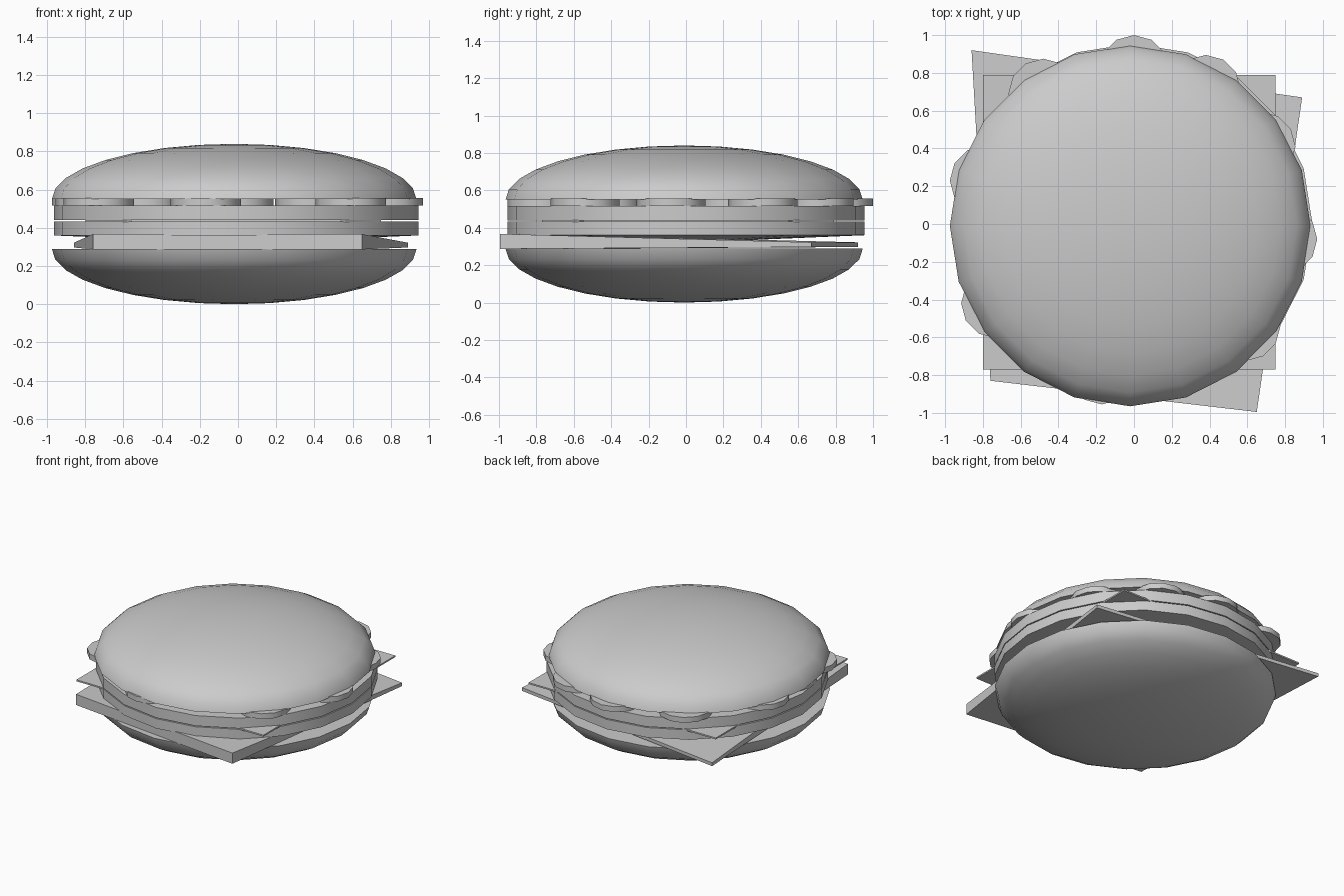
import bpy, bmesh
from math import sin, cos, pi, radians

if "Cube" in bpy.data.objects:
    bpy.data.objects.remove(bpy.data.objects["Cube"])


def make(name, verts, faces, smooth=True):
    me = bpy.data.meshes.new(name)
    me.from_pydata(verts, [], faces)
    bm = bmesh.new()
    bm.from_mesh(me)
    bmesh.ops.recalc_face_normals(bm, faces=bm.faces)
    bm.to_mesh(me)
    bm.free()
    ob = bpy.data.objects.new(name, me)
    bpy.context.collection.objects.link(ob)
    if smooth:
        bpy.ops.object.select_all(action='DESELECT')
        ob.select_set(True)
        bpy.context.view_layer.objects.active = ob
        bpy.ops.object.shade_smooth_by_angle(angle=radians(35))
    return ob


def lathe(name, profile, n, cx, cy, smooth=True):
    """Spin a profile of (radius, z); its two end points lie on the axis."""
    verts = [(cx, cy, profile[0][1])]
    rings = profile[1:-1]
    for r, z in rings:
        verts += [(cx + r * sin(2 * pi * i / n), cy + r * cos(2 * pi * i / n), z) for i in range(n)]
    last = len(verts)
    verts.append((cx, cy, profile[-1][1]))
    faces = []
    for i in range(n):
        j = (i + 1) % n
        faces.append((0, 1 + i, 1 + j))
        for k in range(len(rings) - 1):
            a, b = 1 + k * n, 1 + (k + 1) * n
            faces.append((a + i, b + i, b + j, a + j))
        faces.append((last - n + i, last, last - n + j))
    return make(name, verts, faces, smooth)


def slab(name, corners):
    """Four-sided sheet; each corner is (x, y, bottom z, top z)."""
    verts = [(x, y, b) for x, y, b, t in corners] + [(x, y, t) for x, y, b, t in corners]
    faces = [(0, 1, 2, 3), (4, 5, 6, 7)]
    faces += [(i, (i + 1) % 4, (i + 1) % 4 + 4, i + 4) for i in range(4)]
    return make(name, verts, faces, False)


SIDES = 20
BUN_R = 0.955


# Half-ellipsoid buns
def bun(name, base, height):
    steps = 8
    prof = [(0, base)]
    prof += [(BUN_R * cos(pi / 2 * k / steps), base + height * sin(pi / 2 * k / steps)) for k in range(steps)]
    prof.append((0, base + height))
    return lathe(name, prof, SIDES, -0.02, -0.01)


bun("bottom_bun", 0.288, -0.288)
bun("top_bun", 0.55, 0.29)

# Patties, the lower one with a slightly bulging underside
lathe("lower_patty", [(0, 0.32), (BUN_R, 0.36), (BUN_R, 0.433), (0, 0.433)], SIDES, -0.01, 0)
lathe("upper_patty", [(0, 0.44), (BUN_R, 0.44), (BUN_R, 0.517), (0, 0.517)], SIDES, -0.01, 0)

# Cheese: a wedge-shaped slice on the bun and a thin one between the patties
slab("lower_cheese", [(-0.76, -0.83, 0.287, 0.367), (0.65, -0.995, 0.287, 0.367),
                      (0.89, 0.67, 0.297, 0.322), (-0.86, 0.92, 0.297, 0.322)])
slab("upper_cheese", [(x, y, 0.431, 0.442) for x, y in
                      ((-0.80, -0.77), (0.75, -0.77), (0.75, 0.79), (-0.80, 0.79))])

# Pickle slices around the rim
pickles = [(0.0, 0.815), (0.38, 0.71), (0.67, 0.41), (0.785, -0.08), (0.59, -0.54),
           (-0.17, -0.77), (-0.73, -0.42), (-0.77, -0.12), (-0.79, 0.23), (-0.48, 0.69)]
for i, (x, y) in enumerate(pickles):
    lathe(f"pickle_{i + 1}", [(0, 0.517), (0.185, 0.517), (0.185, 0.557), (0, 0.557)], 12, x, y)
